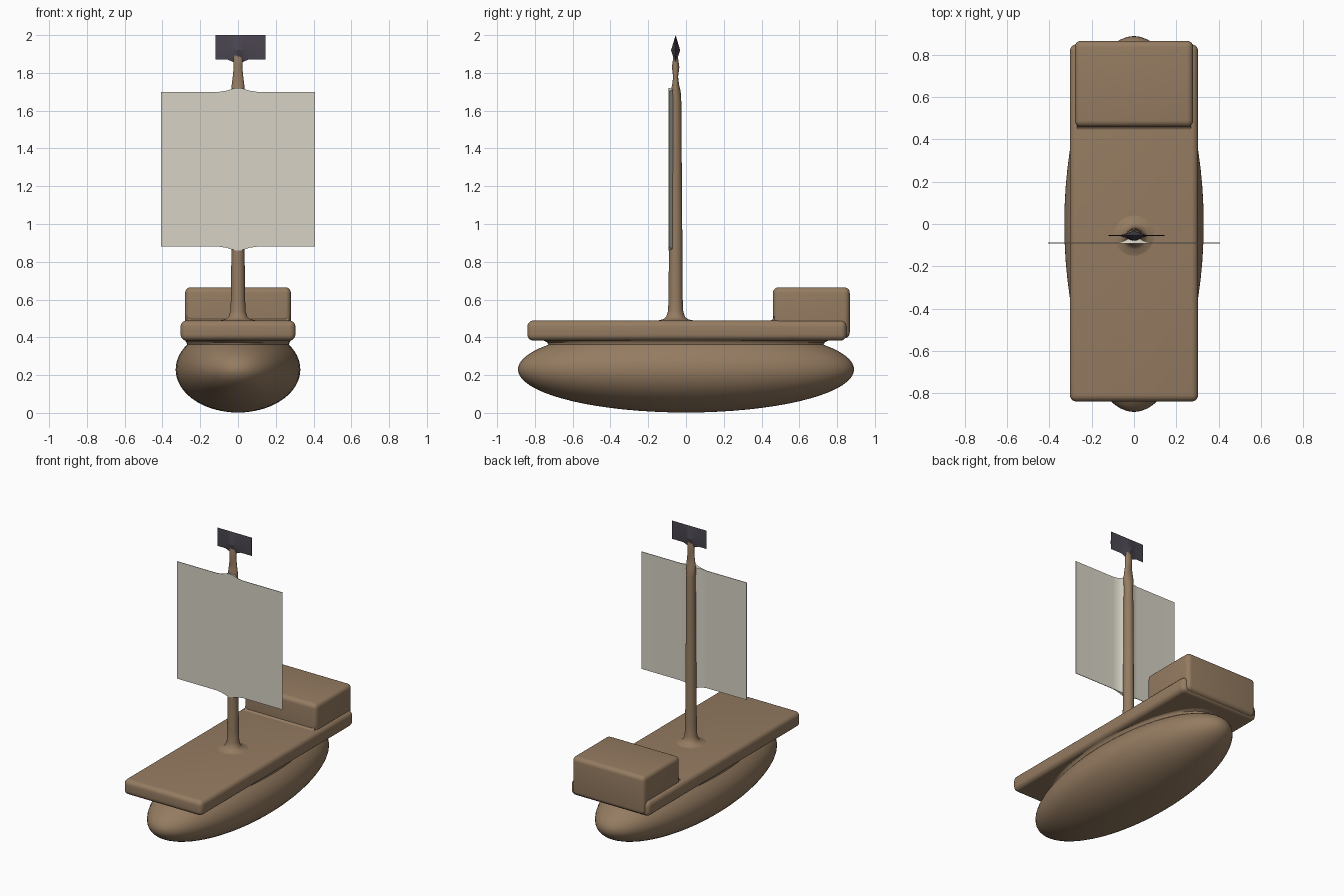
import bpy, bmesh, math

if "Cube" in bpy.data.objects:
    bpy.data.objects.remove(bpy.data.objects["Cube"])


def material(name, rgb):
    m = bpy.data.materials.new(name)
    m.diffuse_color = (*rgb, 1)
    m.use_nodes = True
    m.node_tree.nodes["Principled BSDF"].inputs["Base Color"].default_value = m.diffuse_color
    return m


wood = material("wood", (0.30, 0.20, 0.12))
cloth = material("cloth", (0.68, 0.65, 0.56))
dark = material("dark_cloth", (0.07, 0.06, 0.08))


def finish(name, bm, mat, angle=35):
    bmesh.ops.recalc_face_normals(bm, faces=bm.faces)
    me = bpy.data.meshes.new(name)
    bm.to_mesh(me)
    bm.free()
    ob = bpy.data.objects.new(name, me)
    bpy.context.collection.objects.link(ob)
    me.materials.append(mat)
    bpy.ops.object.select_all(action='DESELECT')
    ob.select_set(True)
    bpy.context.view_layer.objects.active = ob
    bpy.ops.object.shade_smooth_by_angle(angle=math.radians(angle))
    return ob


def loft(name, rings, mat, angle=35):
    """Skin closed rings of equal length and cap both ends."""
    bm = bmesh.new()
    loops = [[bm.verts.new(p) for p in r] for r in rings]
    n = len(loops[0])
    for a, b in zip(loops, loops[1:]):
        for i in range(n):
            j = (i + 1) % n
            bm.faces.new((a[i], a[j], b[j], b[i]))
    bm.faces.new(loops[0])
    bm.faces.new(loops[-1])
    return finish(name, bm, mat, angle)


def ellipse(rx, ry, z, cy=0, n=32):
    return [(rx * math.cos(2 * math.pi * i / n), cy + ry * math.sin(2 * math.pi * i / n), z)
            for i in range(n)]


def rounded_box(name, lo, hi, bevel, mat):
    bm = bmesh.new()
    bmesh.ops.create_cube(bm, size=1)
    for v in bm.verts:
        v.co = [(a + b) / 2 + c * (b - a) for a, b, c in zip(lo, hi, v.co)]
    bmesh.ops.bevel(bm, geom=bm.edges[:], offset=bevel, segments=5, profile=0.5, affect='EDGES')
    return finish(name, bm, mat)


# Hull: ellipsoid that flares back out where it meets the deck
RX, RY, RZ, CZ = 0.33, 0.89, 0.228, 0.23
rings = []
for k in range(25):
    a = math.radians(-89 + k * 124 / 24)
    rings.append(ellipse(RX * math.cos(a), RY * math.cos(a), CZ + RZ * math.sin(a), n=64))
for s, z in [(0.825, 0.373), (0.845, 0.382), (0.88, 0.389), (0.88, 0.41)]:
    rings.append(ellipse(RX * s, RY * s, z, n=64))
loft("hull", rings, wood)

# Deck and stern cabin
rounded_box("deck", (-0.304, -0.84, 0.383), (0.304, 0.85, 0.489), 0.032, wood)
rounded_box("cabin", (-0.28, 0.46, 0.395), (0.28, 0.867, 0.665), 0.03, wood)

# Soft fillet along the cabin front
arc = [(0.465 - 0.025 * (1 - math.sin(t)), 0.488 + 0.025 * (1 - math.cos(t)))
       for t in [i * math.pi / 10 for i in range(6)]]
section = [(0.48, 0.47), (0.44, 0.47)] + arc + [(0.48, 0.513)]
loft("cabin_fillet", [[(x, y, z) for y, z in section] for x in (-0.27, 0.27)], wood)

# Mast: flared foot, slim shaft, pinched neck
mast = [(0.48, 0.12, 0.12), (0.489, 0.095, 0.095), (0.496, 0.065, 0.065), (0.51, 0.049, 0.049),
        (0.54, 0.040, 0.040), (0.62, 0.037, 0.037), (1.0, 0.034, 0.035), (1.65, 0.030, 0.030),
        (1.70, 0.036, 0.027), (1.74, 0.033, 0.018), (1.78, 0.028, 0.013),
        (1.83, 0.023, 0.020), (1.87, 0.025, 0.014), (1.92, 0.020, 0.010)]
loft("mast", [ellipse(rx, ry, z, -0.055) for z, rx, ry in mast], wood)

# Sail: thin sheet that thickens and swells where it grips the mast
half = [(0.408, 0.0, 0.004), (0.10, 0.0, 0.004), (0.06, 0.006, 0.006),
        (0.035, 0.014, 0.018), (0.015, 0.02, 0.03)]
cols = [(-x, s, d) for x, s, d in half] + [(x, s, d) for x, s, d in reversed(half)]
FY = -0.092
loft("sail", [[(x, FY, 0.88 - s), (x, FY, 1.70 + s), (x, FY + d, 1.70 + s * 0.7),
               (x, FY + d, 0.88 - s * 0.7)] for x, s, d in cols], cloth, 25)

# Flag: thin panel with a diamond-shaped thick middle around the mast head
flag = [(-0.12, 1.872, 0.002), (-0.06, 1.872, 0.003), (-0.03, 1.86, 0.012), (0, 1.845, 0.024),
        (0.03, 1.86, 0.012), (0.06, 1.872, 0.003), (0.145, 1.872, 0.002)]
loft("flag", [[(x, -0.055, z0), (x, -0.055 + d, 1.92), (x, -0.055, 2.0), (x, -0.055 - d, 1.92)]
              for x, z0, d in flag], dark, 25)
